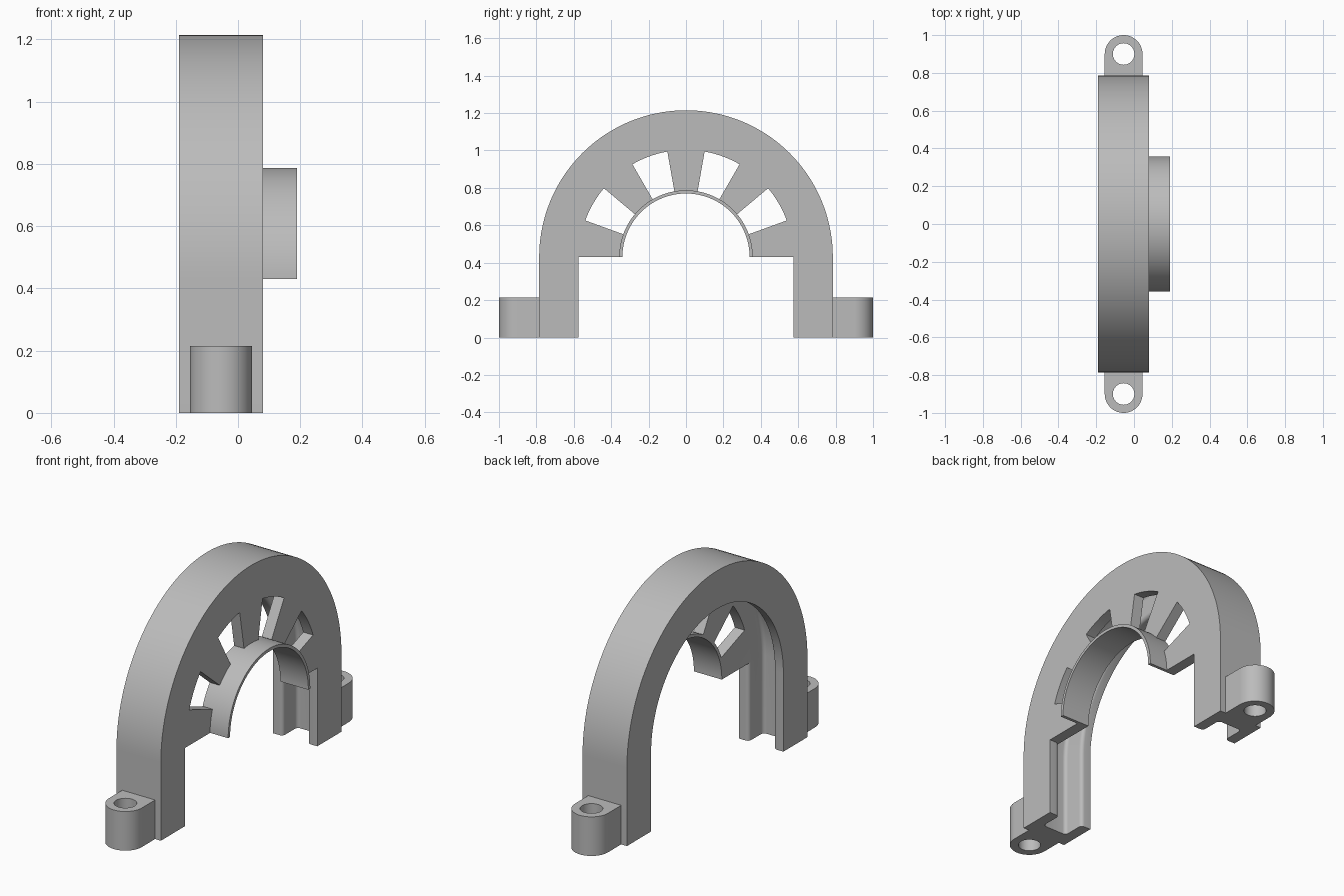
import bpy, bmesh
from math import sin, cos, radians, pi
from mathutils import Vector, Matrix

cube = bpy.data.objects.get("Cube")
if cube:
    bpy.data.objects.remove(cube, do_unlink=True)

AXIS_Z = 0.43            # height of the arch centre
BACK, FRONT = -0.19, 0.08  # side faces of the housing
WALL = 0.06              # thickness of web and flange
OUTER, MOUTH, FLOOR = 0.785, 0.575, 0.70
BORE, COLLAR = 0.34, 0.357
STEP = 2.5

grey = bpy.data.materials.new("plain_grey")
grey.use_nodes = True
grey.diffuse_color = (0.5, 0.5, 0.5, 1)
grey.node_tree.nodes["Principled BSDF"].inputs["Base Color"].default_value = (0.5, 0.5, 0.5, 1)


def finish(bm, name):
    bmesh.ops.recalc_face_normals(bm, faces=bm.faces)
    mesh = bpy.data.meshes.new(name)
    bm.to_mesh(mesh)
    bm.free()
    mesh.materials.append(grey)
    obj = bpy.data.objects.new(name, mesh)
    bpy.context.collection.objects.link(obj)
    return obj


def prism(name, points, offset):
    """Extrude a flat outline along an offset."""
    bm = bmesh.new()
    face = bm.faces.new([bm.verts.new(p) for p in points])
    top = bmesh.ops.extrude_face_region(bm, geom=[face])["geom"]
    verts = [v for v in top if isinstance(v, bmesh.types.BMVert)]
    bmesh.ops.translate(bm, verts=verts, vec=offset)
    return finish(bm, name)


def arc(r, a0, a1, x):
    n = round((a1 - a0) / STEP)
    angles = [radians(a0 + (a1 - a0) * i / n) for i in range(n + 1)]
    return [Vector((x, r * cos(a), AXIS_Z + r * sin(a))) for a in angles]


def sector(name, r0, r1, a0, a1, x0, x1):
    return prism(name, arc(r0, a0, a1, x0) + arc(r1, a0, a1, x0)[::-1], (x1 - x0, 0, 0))


def rounded(points, steps=5):
    """Round the corners of a closed 2D outline given as (x, r, radius)."""
    out = []
    for i, (x, y, rad) in enumerate(points):
        p = Vector((x, y))
        if not rad:
            out.append(p)
            continue
        u = (Vector(points[i - 1][:2]) - p).normalized() * rad
        v = (Vector(points[(i + 1) % len(points)][:2]) - p).normalized() * rad
        for k in range(steps + 1):
            t = k / steps * pi / 2
            out.append(p + u * (1 - sin(t)) + v * (1 - cos(t)))
    return out


def boolean(obj, tool, operation):
    mod = obj.modifiers.new(operation, "BOOLEAN")
    mod.object, mod.operation, mod.solver = tool, operation, "EXACT"
    bpy.context.view_layer.objects.active = obj
    bpy.ops.object.modifier_apply(modifier=mod.name)
    bpy.data.objects.remove(tool, do_unlink=True)


# Housing: channel section swept up one leg, over the arch and down the other
channel = rounded([
    (BACK, OUTER, 0), (FRONT, OUTER, 0), (FRONT, MOUTH, 0),
    (FRONT - WALL, MOUTH, 0.02), (FRONT - WALL, FLOOR, 0.02),
    (BACK + WALL, FLOOR, 0.02), (BACK + WALL, MOUTH, 0.02), (BACK, MOUTH, 0)])
path = [(1, 0, 0, 0)]
for i in range(round(180 / STEP) + 1):
    a = radians(i * STEP)
    path.append((cos(a), sin(a), AXIS_Z, 0))
path.append((-1, 0, 0, 0))
bm = bmesh.new()
rings = [[bm.verts.new((p.x, p.y * c, z + p.y * s)) for p in channel] for c, s, z, _ in path]
for a, b in zip(rings, rings[1:]):
    for i in range(len(a)):
        bm.faces.new((a[i - 1], a[i], b[i], b[i - 1]))
bm.faces.new(rings[0])
bm.faces.new(rings[-1])
housing = finish(bm, "arch_housing")

# Web across the arch, with four spoke windows
web = sector("web", BORE, 0.65, 0, 180, FRONT - WALL, FRONT)
boolean(housing, web, "UNION")
for start in (20, 60, 100, 140):
    window = sector("window_cutter", COLLAR, MOUTH - 0.002, start, start + 20,
                    FRONT - 2 * WALL, FRONT + WALL)
    boolean(housing, window, "DIFFERENCE")

# Thin half-round collar on the web
collar = sector("collar", BORE, COLLAR, 0, 180, FRONT, 0.19)

# Mounting lugs with a vertical bolt hole
lugs = []
mid = (BACK + FRONT) / 2
for side, name in ((-1, "front_lug"), (1, "back_lug")):
    outline = [(mid + 0.1, side * OUTER, 0)]
    for i in range(33):
        t = pi * i / 32
        outline.append((mid + 0.1 * cos(t), side * (0.9 + 0.1 * sin(t)), 0))
    outline.append((mid - 0.1, side * OUTER, 0))
    lug = prism(name, outline, (0, 0, 0.215))
    bm = bmesh.new()
    bmesh.ops.create_cone(bm, cap_ends=True, segments=40, radius1=0.057, radius2=0.057,
                          depth=1, matrix=Matrix.Translation((mid, side * 0.9, 0)))
    boolean(lug, finish(bm, "hole_cutter"), "DIFFERENCE")
    lugs.append(lug)

# Smooth the curved faces and keep the edges sharp
bpy.ops.object.select_all(action="DESELECT")
for obj in [housing, collar] + lugs:
    obj.select_set(True)
    bpy.context.view_layer.objects.active = obj
bpy.ops.object.shade_smooth_by_angle(angle=radians(25))
